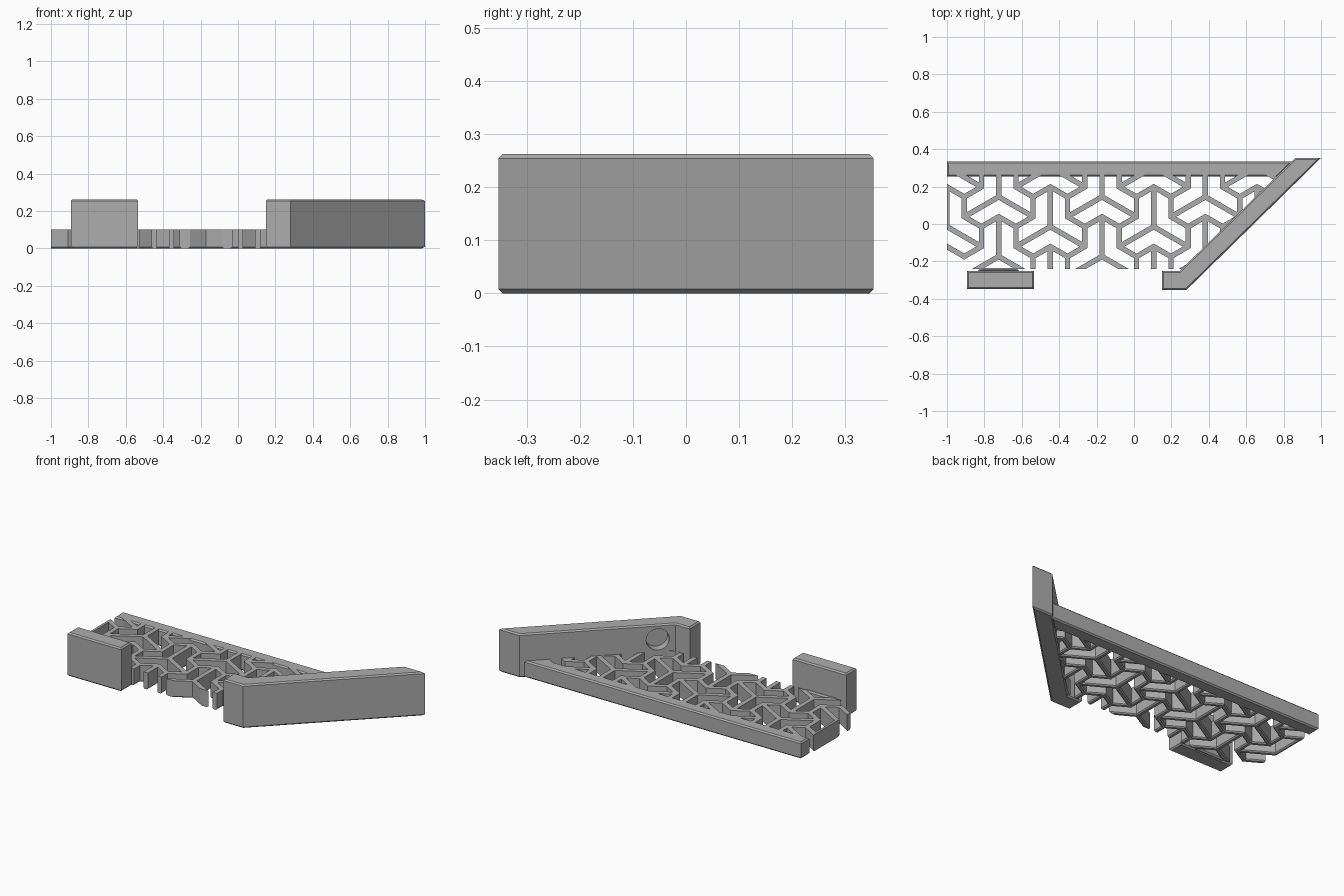
import bpy, bmesh, math
from mathutils import Vector, Matrix

cube = bpy.data.objects.get("Cube")
if cube:
    bpy.data.objects.remove(cube, do_unlink=True)

grey = bpy.data.materials.new("plain_grey")
grey.use_nodes = True
GREY = (0.42, 0.42, 0.42, 1)
grey.diffuse_color = GREY
grey.node_tree.nodes["Principled BSDF"].inputs["Base Color"].default_value = GREY

CHAMFER = 0.008
WALL_TOP, BASE_TOP = 0.262, 0.1


def finish(name, bm):
    bmesh.ops.recalc_face_normals(bm, faces=bm.faces)
    mesh = bpy.data.meshes.new(name)
    bm.to_mesh(mesh)
    bm.free()
    mesh.materials.append(grey)
    obj = bpy.data.objects.new(name, mesh)
    bpy.context.collection.objects.link(obj)
    return obj


def prism(name, outline, height):
    """Extruded plan outline with chamfered top and bottom rims."""
    bm = bmesh.new()
    base = bm.faces.new([bm.verts.new((x, y, 0)) for x, y in outline])
    up = bmesh.ops.extrude_face_region(bm, geom=[base])["geom"]
    bmesh.ops.translate(bm, vec=(0, 0, height),
                        verts=[g for g in up if isinstance(g, bmesh.types.BMVert)])
    rims = [e for e in bm.edges if abs(e.verts[0].co.z - e.verts[1].co.z) < 1e-5]
    bmesh.ops.bevel(bm, geom=rims, offset=CHAMFER, segments=1, affect='EDGES')
    return finish(name, bm)


def drill(obj, start, direction, radius, length):
    """Cut a round bore that begins at start and runs along direction."""
    axis = Vector(direction).normalized()
    bm = bmesh.new()
    bmesh.ops.create_cone(bm, cap_ends=True, segments=32, radius1=radius,
                          radius2=radius, depth=length)
    place = Matrix.Translation(Vector(start) + axis * length / 2)
    bm.transform(place @ axis.to_track_quat('Z', 'Y').to_matrix().to_4x4())
    cutter = finish("bore_cutter", bm)
    cutter.hide_render = True
    mod = obj.modifiers.new("bore", 'BOOLEAN')
    mod.operation, mod.solver, mod.object = 'DIFFERENCE', 'EXACT', cutter
    bpy.context.view_layer.objects.active = obj
    bpy.ops.object.modifier_apply(modifier=mod.name)
    bpy.data.objects.remove(cutter, do_unlink=True)


def screw_hole(obj, x, y, z, direction):
    """Narrow hole from the outer face, wide counterbore from the inner face."""
    axis = Vector(direction).normalized()
    start = Vector((x, y, z))
    drill(obj, start - axis * 0.05, axis, 0.033, 0.2)
    drill(obj, start + axis * 0.045, axis, 0.064, 0.15)


# Rear rail
prism("rear_rail", [(-1, 0.255), (0.77, 0.255), (0.85, 0.333), (-1, 0.333)], BASE_TOP)

# Front mounting block
block = prism("front_block", [(-0.893, -0.347), (-0.535, -0.347),
                              (-0.535, -0.25), (-0.893, -0.25)], WALL_TOP)
screw_hole(block, -0.772, -0.347, 0.183, (0, 1, 0))

# Diagonal mounting wall with a short straight foot
wall = prism("diagonal_wall", [(0.15, -0.353), (0.28, -0.353), (1, 0.353),
                               (0.862, 0.353), (0.245, -0.25), (0.15, -0.25)], WALL_TOP)
for hole_y in (-0.25, 0.1):
    screw_hole(wall, hole_y + 0.634, hole_y, 0.173, (-1, 1, 0))

# Openwork panel: three-armed stars, each ringed by three chevrons
PITCH = 0.319
COLUMN = PITCH * math.sqrt(3) / 2
BAR = 0.028
panel = bmesh.new()


def polar(center, degrees, distance):
    a = math.radians(degrees)
    return center + Vector((math.cos(a), math.sin(a), 0)) * distance


def bar(p, q):
    """Straight bar from p to q with chamfered lower edges."""
    along = (q - p).normalized()
    side = Vector((-along.y, along.x, 0))
    reach = along * BAR / 2 * math.tan(math.radians(30))
    h, c = BAR / 2, CHAMFER * 0.8
    section = [(-h, BASE_TOP), (-h, c), (c - h, 0), (h - c, 0), (h, c), (h, BASE_TOP)]
    rings = [[panel.verts.new(end + side * s + Vector((0, 0, z))) for s, z in section]
             for end in (p - reach, q + reach)]
    for i in range(len(section)):
        j = (i + 1) % len(section)
        panel.faces.new((rings[0][i], rings[0][j], rings[1][j], rings[1][i]))
    panel.faces.new(rings[0])
    panel.faces.new(rings[1])


for col in range(-3, 5):
    for row in range(-2, 3):
        star = Vector((-0.171 + col * COLUMN,
                       -0.174 + (row + 0.5 * (col % 2)) * PITCH, 0))
        if col == -3 and star.y < -0.2:
            continue
        for turn in (90, 210, 330):
            bar(star, polar(star, turn, PITCH * 0.64))
            bend = polar(star, turn - 60, PITCH / 3)
            for heading in (turn, turn - 120):
                bar(bend, polar(bend, heading, PITCH / 3))

# Trim the panel to its outline
TRIMS = [((-1, 0, 0), (-1, 0, 0)), ((0, -0.24, 0), (0, -1, 0)),
         ((0, 0.265, 0), (0, 1, 0)), ((0.505, 0, 0), (1, -1, 0))]
for point, normal in TRIMS:
    cut = bmesh.ops.bisect_plane(panel, geom=panel.verts[:] + panel.edges[:] + panel.faces[:],
                                 plane_co=point, plane_no=normal, clear_outer=True)
    edges = [g for g in cut["geom_cut"]
             if isinstance(g, bmesh.types.BMEdge) and g.is_boundary]
    bmesh.ops.edgeloop_fill(panel, edges=edges)
finish("openwork_panel", panel)

# Short tie between the panel and the front block
prism("block_tie", [(-0.84, -0.255), (-0.608, -0.255), (-0.63, -0.235), (-0.818, -0.235)],
      BASE_TOP)
